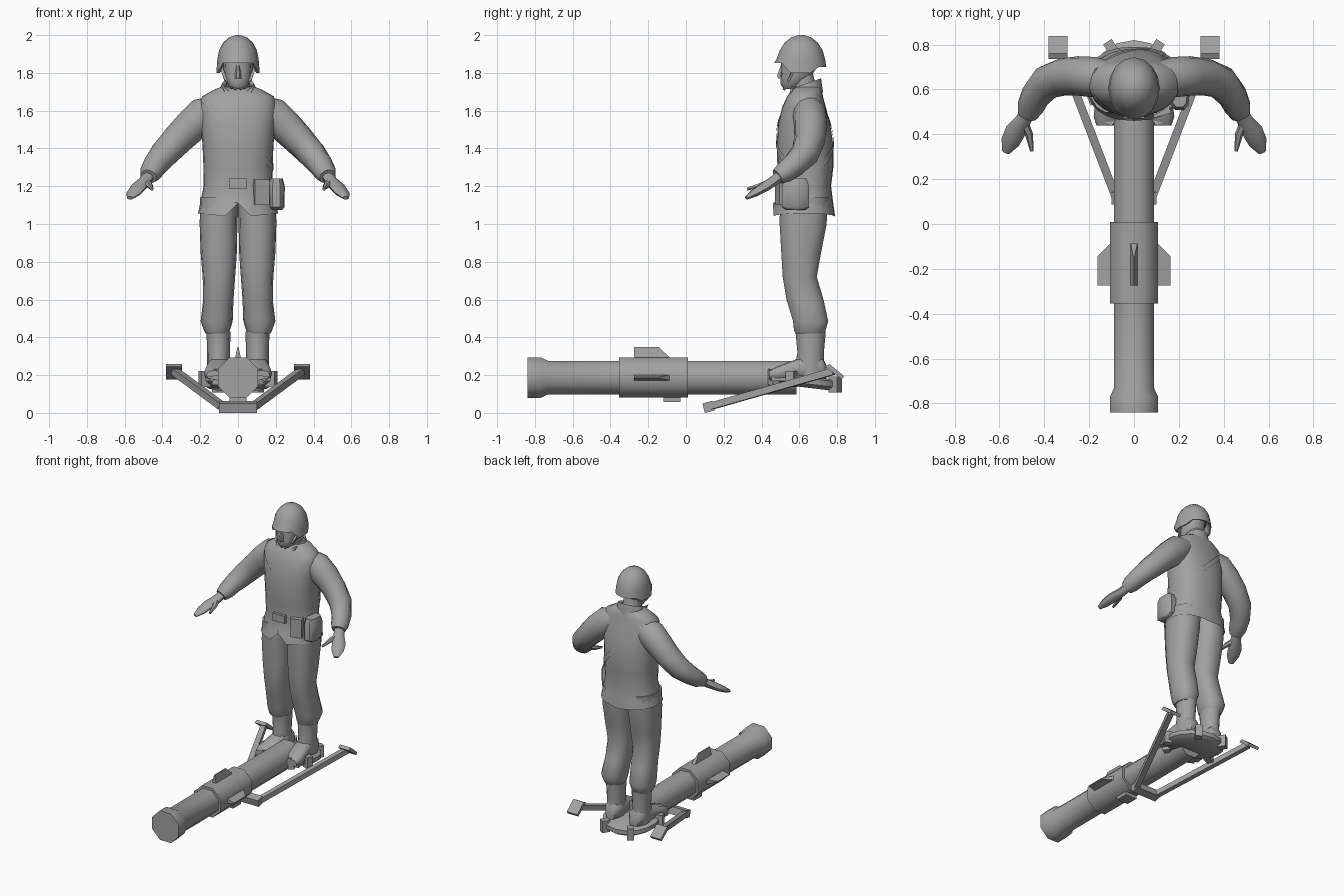
import bpy, bmesh
from math import sin, cos, pi, radians
from mathutils import Vector, Matrix

if "Cube" in bpy.data.objects:
    bpy.data.objects.remove(bpy.data.objects["Cube"])

GREY = bpy.data.materials.new("dark_grey")
GREY.diffuse_color = (.36, .36, .36, 1)
GREY.use_nodes = True
GREY.node_tree.nodes["Principled BSDF"].inputs["Base Color"].default_value = GREY.diffuse_color


def finish(name, bm, angle=45):
    bmesh.ops.recalc_face_normals(bm, faces=bm.faces)
    me = bpy.data.meshes.new(name)
    bm.to_mesh(me)
    bm.free()
    me.materials.append(GREY)
    ob = bpy.data.objects.new(name, me)
    bpy.context.collection.objects.link(ob)
    bpy.ops.object.select_all(action='DESELECT')
    ob.select_set(True)
    bpy.context.view_layer.objects.active = ob
    bpy.ops.object.shade_smooth_by_angle(angle=radians(angle))
    return ob


def loft(name, rings, n=12, axis=None, warp=None, power=1.0, phase=0.0, caps=True, angle=45):
    """Skin elliptical rings (x, y, z, a, b); axis None follows the path."""
    bm = bmesh.new()
    loops = []
    P = [Vector(r[:3]) for r in rings]
    for i, r in enumerate(rings):
        d = Vector(axis) if axis else P[min(i + 1, len(P) - 1)] - P[max(i - 1, 0)]
        d.normalize()
        ref = Vector((0, 1, 0)) if abs(d.z) > 0.95 else Vector((0, 0, 1))
        u = ref.cross(d).normalized()
        v = d.cross(u)
        loop = []
        for k in range(n):
            t = 2 * pi * k / n + phase
            c, s = cos(t), sin(t)
            c = abs(c) ** power * (1 if c > 0 else -1)
            s = abs(s) ** power * (1 if s > 0 else -1)
            co = P[i] + u * (r[3] * c) + v * (r[4] * s)
            loop.append(bm.verts.new(warp(i, co) if warp else co))
        loops.append(loop)
    for a, b in zip(loops, loops[1:]):
        for k in range(n):
            bm.faces.new((a[k], a[(k + 1) % n], b[(k + 1) % n], b[k]))
    if caps:
        bm.faces.new(loops[0])
        bm.faces.new(loops[-1])
    return finish(name, bm, angle)


def stack(name, rows, x=0, **kw):
    """Upright loft from (z, y, rx, ry) rows."""
    return loft(name, [(x, y, z, a, b) for z, y, a, b in rows], axis=(0, 0, 1), **kw)


def box(name, loc, size, rz=0, rx=0):
    bm = bmesh.new()
    m = Matrix.Translation(loc) @ Matrix.Rotation(rz, 4, 'Z') @ Matrix.Rotation(rx, 4, 'X')
    bmesh.ops.create_cube(bm, size=1, matrix=m @ Matrix.Diagonal((*size, 1)))
    return finish(name, bm)


def prism(name, pts, thick, m, tip=1.0):
    """Plate with profile pts in local x/y; tip thins the last two points."""
    bm = bmesh.new()
    lo, hi = [[bm.verts.new(m @ Vector((x, y, s * thick / 2 * (tip if i > 1 else 1))))
               for i, (x, y) in enumerate(pts)] for s in (-1, 1)]
    bm.faces.new(lo)
    bm.faces.new(hi)
    for k in range(len(pts)):
        j = (k + 1) % len(pts)
        bm.faces.new((lo[k], lo[j], hi[j], hi[k]))
    return finish(name, bm, 30)


# launcher tube with flared muzzle and thick middle collar
ZT = 0.187
loft("launch_tube", [(0, y, ZT, r, r) for y, r in
     [(-.84, .116), (-.77, .116), (-.73, .096), (-.355, .096), (-.355, .115),
      (.01, .115), (.01, .096), (.585, .096)]], n=8, axis=(0, 1, 0), phase=pi / 8, angle=60)
for k, a in enumerate((0, -90, 180)):
    m = Matrix.Translation((0, 0, ZT)) @ Matrix.Rotation(radians(a), 4, 'Y')
    prism(f"fin_{k}", [(.09, -.275), (.09, -.07), (.163, -.145), (.163, -.275)], .036, m, .15)
box("tube_lug", (0, -.075, .08), (.09, .09, .045))

# bipod
box("bipod_crossbar", (0, .12, .032), (.2, .055, .052), rx=.25)
for s in (-1, 1):
    loft("bipod_leg", [(s * .085, .13, .035, .026, .026), (s * .335, .78, .22, .026, .026)],
         n=4, phase=pi / 4)
    m = Matrix.Translation((s * .338, 0, 0)) @ Matrix(((0, 0, 1), (1, 0, 0), (0, 1, 0))).to_4x4()
    prism("bipod_foot", [(.735, .245), (.76, .258), (.837, .195), (.825, .178)], .085, m)

# tilted base disc with lugs around the rim
tilt = lambda y: .165 - (y - .63) * .12
stack("base_disc", [(-.03, .63, .165, .165), (-.01, .63, .195, .19), (.02, .63, .195, .19),
                    (.03, .63, .17, .17)], n=16,
      warp=lambda i, c: Vector((c.x, c.y, c.z + tilt(c.y))))
for a in (57, 123, -22, 202, -57, 237):
    t = radians(a)
    y = .63 + .19 * sin(t)
    box("base_lug", (.19 * cos(t), y, tilt(y) + .005), (.055, .045, .085), rz=t)

# boots and trousers
for s in (-1, 1):
    stack("boot_shaft", [(.18, .66, .058, .08), (.26, .655, .06, .076), (.32, .66, .06, .07),
                         (.43, .66, .064, .08)], x=s * .103)
    loft("boot_shoe", [(s * .095, .745, .215, .035, .035), (s * .098, .72, .235, .055, .06),
                       (s * .1, .63, .235, .06, .065), (s * .108, .56, .225, .062, .05),
                       (s * .118, .48, .208, .062, .037), (s * .125, .44, .2, .042, .024)],
         axis=(0, 1, 0), power=.75)
    box("boot_sole", (s * .112, .54, .18), (.1, .19, .02), rz=s * .12)
    loft("trouser_leg", [(s * x, y, z, a, b) for z, x, y, a, b in
         [(.42, .112, .655, .06, .075), (.435, .112, .655, .068, .085), (.485, .113, .66, .085, .095),
          (.6, .104, .63, .08, .1), (.72, .101, .602, .086, .092), (.85, .102, .61, .096, .108),
          (1.0, .103, .62, .1, .127), (1.14, .1, .625, .1, .13)]],
         n=14, axis=(0, 0, 1), power=.85)

# jacket, hem notched at the front
TORSO = [(1.12, .625, .16, .12), (1.045, .625, .212, .165), (1.12, .628, .198, .15),
         (1.2, .63, .182, .138), (1.3, .632, .183, .148), (1.42, .63, .188, .15),
         (1.53, .625, .198, .138), (1.62, .625, .205, .115), (1.675, .63, .19, .095),
         (1.71, .64, .13, .08), (1.73, .645, .08, .06)]


def hem(i, c):
    if i == 1:
        c.z += .1 * abs(c.x) - .01
        if c.y < .6 and abs(c.x) < .02:
            c.z = 1.11
    return c


stack("jacket", TORSO, n=24, power=.85, warp=hem)

# diagonal shoulder strap that hugs the jacket
def section(z):
    rows = TORSO[1:]
    for a, b in zip(rows, rows[1:]):
        if a[0] <= z <= b[0]:
            f = (z - a[0]) / (b[0] - a[0])
            return [a[k] + f * (b[k] - a[k]) for k in (1, 2, 3)]
    return rows[-1][1:]


bm = bmesh.new()
strip = []
for k in range(36):
    t = 2 * pi * k / 36
    pair = []
    for off in (-.022, .022):
        x = 0
        for _ in range(12):
            cy, rx, ry = section(min(1.68, 1.48 - x + off))
            c, s = cos(t), sin(t)
            x = .5 * x + .5 * rx * abs(c) ** .85 * (1 if c > 0 else -1)
        y = cy + (ry + .006) * abs(s) ** .85 * (1 if s > 0 else -1)
        pair.append(bm.verts.new((x * 1.02, y, min(1.68, 1.48 - x + off))))
    strip.append(pair)
for k in range(36):
    a, b = strip[k], strip[(k + 1) % 36]
    bm.faces.new((a[0], b[0], b[1], a[1]))
finish("shoulder_strap", bm)

# arms, cuffs and hands
for s in (-1, 1):
    def limb(name, rows, **kw):
        return loft(name, [(s * r[0], *r[1:]) for r in rows], **kw)
    limb("sleeve", [(.11, .645, 1.61, .08, .075), (.18, .655, 1.575, .09, .1),
                    (.25, .66, 1.517, .088, .092), (.32, .655, 1.447, .083, .083),
                    (.39, .63, 1.372, .077, .076), (.44, .57, 1.31, .066, .064),
                    (.462, .52, 1.272, .06, .056), (.475, .485, 1.25, .045, .042)], n=14)
    limb("palm", [(.473, .5, 1.255, .033, .03), (.495, .46, 1.225, .036, .028),
                  (.53, .41, 1.192, .046, .026), (.552, .365, 1.165, .042, .021),
                  (.572, .32, 1.138, .018, .01)], n=8)
    limb("thumb", [(.49, .45, 1.222, .02, .02), (.468, .4, 1.205, .018, .016),
                   (.455, .325, 1.185, .008, .008)], n=6)

# neck, collar and head
stack("neck", [(1.66, .64, .065, .065), (1.8, .61, .06, .065)], n=10)
stack("collar", [(1.69, .64, .105, .085), (1.745, .64, .085, .075), (1.735, .64, .07, .062)], n=12,
      warp=lambda i, c: Vector((c.x, c.y, c.z + (c.y - .64) * (.35 if i else .1))), caps=False)
for s in (-1, 1):
    prism("collar_flap", [(.0, .0), (.085, .055), (.045, -.035)], .012,
          Matrix.Translation((0, .553, 1.675)) @ Matrix.Diagonal((s, 1, 1, 1))
          @ Matrix.Rotation(radians(80), 4, 'X'))
stack("head", [(1.715, .555, .035, .038), (1.74, .56, .056, .06), (1.775, .58, .07, .078),
               (1.82, .595, .076, .092), (1.9, .6, .08, .095)], n=12, power=.85)
stack("nose", [(1.77, .505, .018, .02), (1.785, .5, .016, .02), (1.84, .512, .01, .012)], n=6)


# helmet with raised brow and lowered ear lobes
def brim(i, c):
    if i < 3:
        c.z += (.022 if c.y < .54 else 0) - (.03 if abs(c.x) > .085 and c.y < .68 else 0)
    return c


stack("helmet", [(1.87, .605, .09, .105), (1.83, .605, .105, .128), (1.83, .605, .115, .138),
                 (1.875, .608, .109, .128), (1.92, .61, .1, .113), (1.96, .61, .079, .088),
                 (1.988, .61, .048, .053), (2.0, .61, .012, .014)], n=16, warp=brim)
for s in (-1, 1):
    loft("chin_strap", [(s * .088, .58, 1.83, .01, .01), (s * .066, .545, 1.765, .01, .01),
                        (s * .01, .52, 1.713, .01, .01)], n=4)

# belt buckle and pouches
box("belt_buckle", (0, .485, 1.213), (.095, .03, .055))
box("small_pouch", (.12, .51, 1.168), (.08, .055, .135), rz=.3)
stack("canteen", [(1.075, .58, .032, .055), (1.09, .58, .043, .075), (1.2, .58, .045, .075),
                  (1.24, .58, .034, .06)], x=.203, n=10, power=.7)
